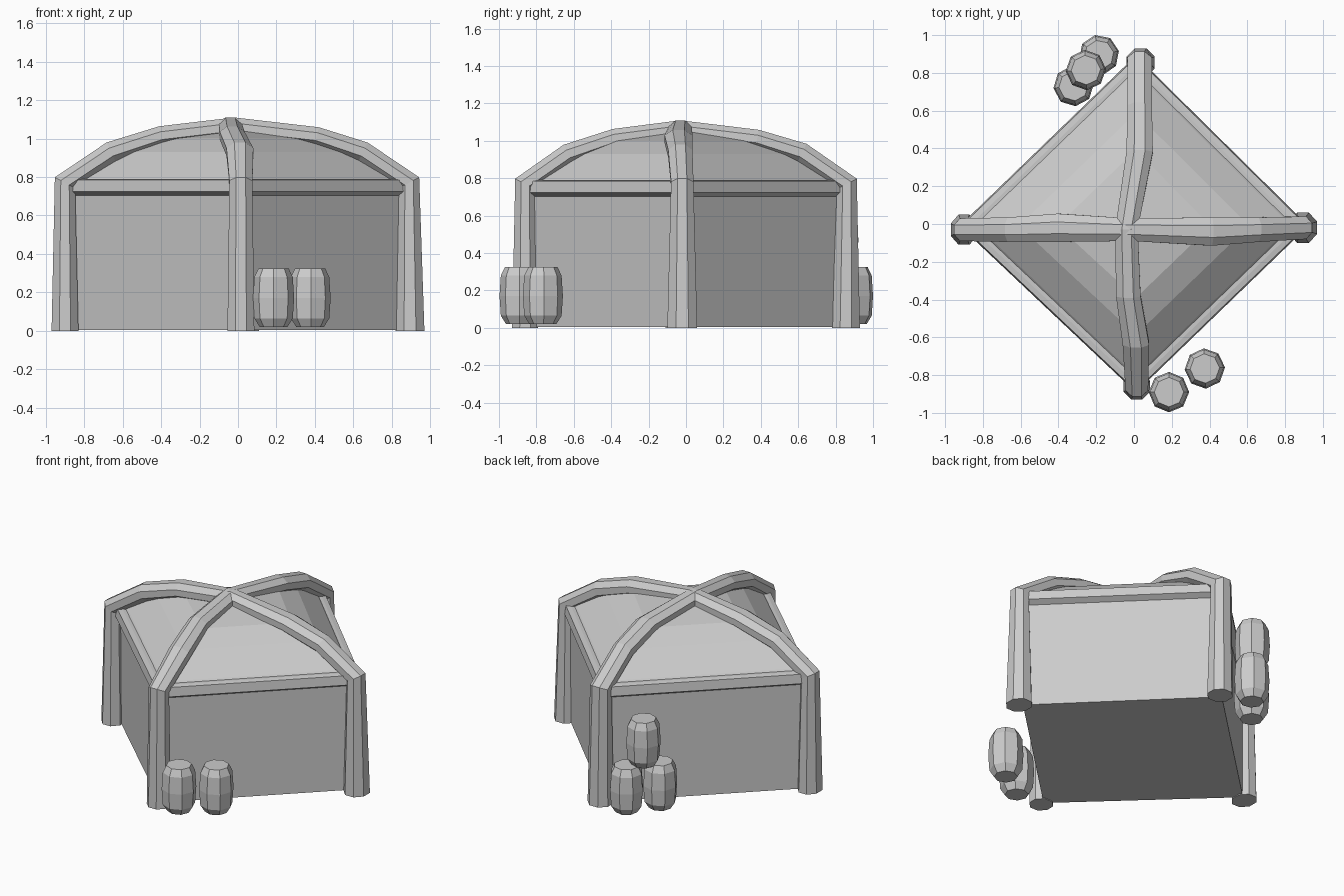
import bpy, bmesh, math
from mathutils import Vector

if "Cube" in bpy.data.objects:
    bpy.data.objects.remove(bpy.data.objects["Cube"])


def loft(name, rings):
    """Closed solid skinned through rings of equal vertex count."""
    bm = bmesh.new()
    vs = [[bm.verts.new(p) for p in r] for r in rings]
    n = len(rings[0])
    for a, b in zip(vs, vs[1:]):
        for i in range(n):
            j = (i + 1) % n
            bm.faces.new((a[i], a[j], b[j], b[i]))
    bm.faces.new(vs[0])
    bm.faces.new(vs[-1])
    bmesh.ops.recalc_face_normals(bm, faces=bm.faces)
    me = bpy.data.meshes.new(name)
    bm.to_mesh(me)
    bm.free()
    ob = bpy.data.objects.new(name, me)
    bpy.context.collection.objects.link(ob)
    return ob


def square(r, z):
    """Diamond-oriented square ring with corners at the posts."""
    x, y = r * 1.015, r * 0.98
    return [(x, -0.01, z), (0.01, y, z), (-x, -0.01, z), (0.01, -y, z)]


def arch(name, path, to_world):
    """Post, arch, post in one sweep. Path: along, sideways, z, half width, half depth."""
    rings = []
    pts = [Vector((p[0], p[2])) for p in path]
    for i, (u, s, z, w, d) in enumerate(path):
        t = Vector((0, 0))
        if i > 0:
            t += (pts[i] - pts[i - 1]).normalized()
        if i < len(path) - 1:
            t += (pts[i + 1] - pts[i]).normalized()
        t.normalize()
        if z == 0:
            t = Vector((0, 1 if u < 0 else -1))
        nrm = Vector((-t.y, t.x))
        ring = []
        for k in range(8):
            a = math.radians(22.5 + 45 * k)
            o = nrm * (math.sin(a) * d * 1.08)
            ring.append(to_world(u + o.x, s + math.cos(a) * w * 1.08, z + o.y))
        rings.append(ring)
    return loft(name, rings)


# Crossing arched frames running from ground to ground
arch("side_to_side_arch", [
    (-0.90, -0.03, 0, 0.08, 0.07), (-0.90, -0.03, 0.77, 0.06, 0.06),
    (-0.66, -0.03, 0.93, 0.065, 0.055), (-0.40, -0.02, 1.015, 0.075, 0.05),
    (-0.02, -0.03, 1.06, 0.06, 0.05), (0.41, -0.04, 1.01, 0.075, 0.05),
    (0.65, -0.03, 0.93, 0.065, 0.055), (0.89, -0.02, 0.77, 0.06, 0.06),
    (0.895, -0.02, 0, 0.08, 0.075)], lambda u, s, z: (u, s, z))
arch("front_to_back_arch", [
    (-0.86, 0.015, 0, 0.07, 0.07), (-0.86, 0.015, 0.77, 0.06, 0.06),
    (-0.63, 0.01, 0.93, 0.07, 0.055), (-0.38, -0.03, 1.015, 0.065, 0.05),
    (-0.03, -0.04, 1.06, 0.06, 0.05), (0.38, 0.03, 1.01, 0.07, 0.05),
    (0.62, 0.03, 0.935, 0.065, 0.055), (0.86, 0.03, 0.77, 0.065, 0.06),
    (0.855, 0.035, 0, 0.075, 0.075)], lambda u, s, z: (s, u, z))

# Walls and floor
loft("walls", [square(0.86, 0.005), square(0.86, 0.74)])

# Eave beams around the wall tops
loft("eave_beams", [square(0.84, 0.695), square(0.91, 0.725),
                    square(0.90, 0.785), square(0.86, 0.79)])

# Domed roof panels
loft("roof_panels", [square(0.87, 0.76), square(0.82, 0.80), square(0.60, 0.93),
                     square(0.40, 1.0), square(0.03, 1.05)])


# Barrels: two at the front, a stack of three at the back
def barrel(name, x, y, z, turn):
    prof = [(0.072, 0), (0.10, 0.045), (0.107, 0.15), (0.10, 0.26), (0.078, 0.305)]
    loft(name, [[(x + r * math.cos(turn + k * math.pi / 4),
                  y + r * math.sin(turn + k * math.pi / 4), z + h) for k in range(8)]
                for r, h in prof])


for i, b in enumerate([(0.185, -0.89, 0.02, 0), (0.375, -0.765, 0.02, 0.05),
                       (-0.32, 0.73, 0.02, 0.1), (-0.185, 0.895, 0.02, 0.2),
                       (-0.255, 0.815, 0.32, 0.05)]):
    barrel(f"barrel_{i + 1}", *b)
